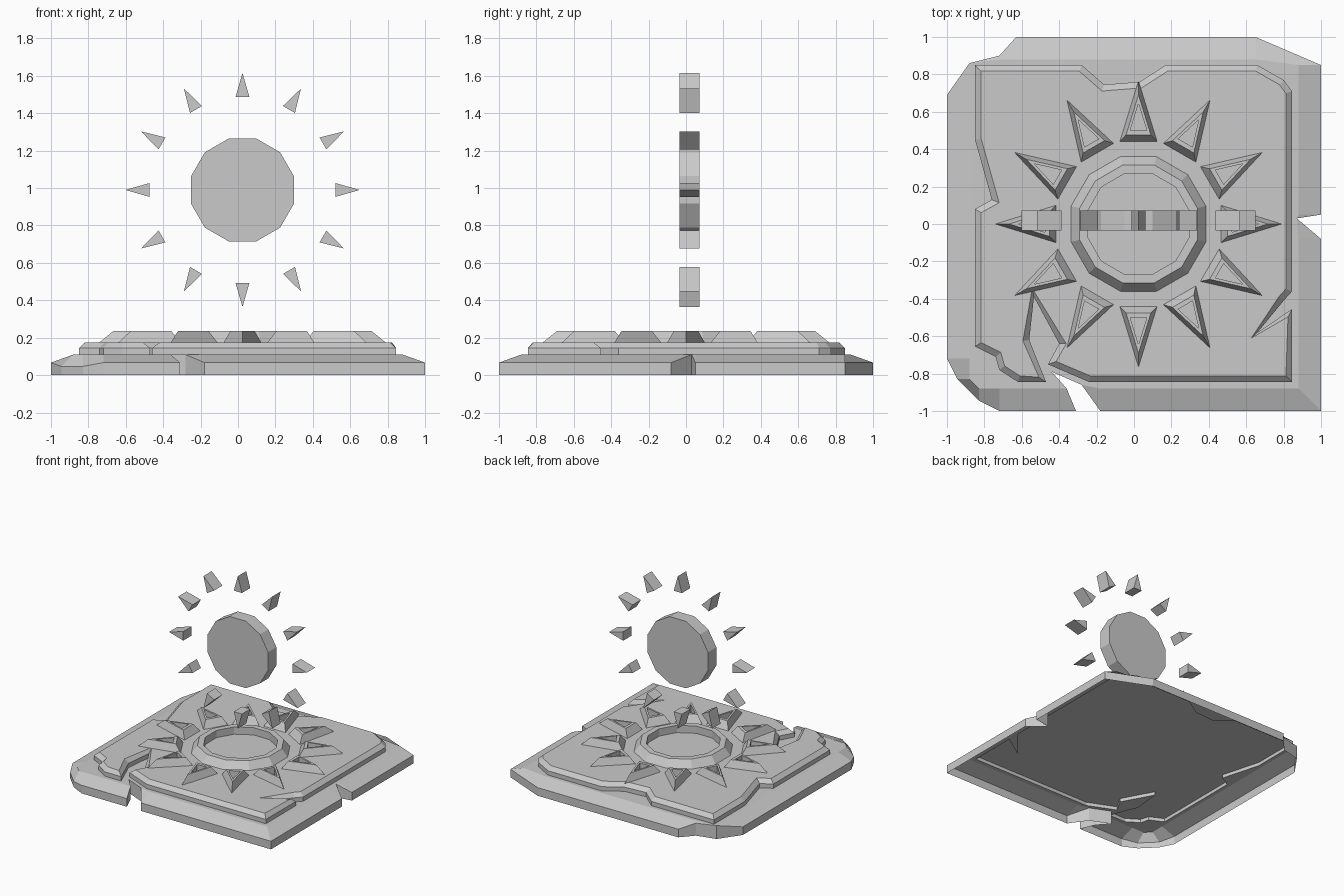
import bpy, bmesh
from math import cos, sin, pi
from mathutils import Vector

if "Cube" in bpy.data.objects:
    bpy.data.objects.remove(bpy.data.objects["Cube"])

stone = bpy.data.materials.new("grey_stone")
stone.use_nodes = True
grey = (0.59, 0.59, 0.59, 1)
stone.diffuse_color = grey
stone.node_tree.nodes["Principled BSDF"].inputs["Base Color"].default_value = grey

CX, CZ, RAYS = 0.024, 0.99, 12
EDGE, FLOOR, DECK, CREST = 0.88, 0.11, 0.175, 0.235


def finish(bm, name):
    bmesh.ops.remove_doubles(bm, verts=bm.verts, dist=1e-4)
    bmesh.ops.recalc_face_normals(bm, faces=bm.faces)
    mesh = bpy.data.meshes.new(name)
    bm.to_mesh(mesh)
    bm.free()
    mesh.materials.append(stone)
    obj = bpy.data.objects.new(name, mesh)
    bpy.context.collection.objects.link(obj)


def ring(bm, points):
    return [bm.verts.new(p) for p in points]


def bridge(bm, a, b):
    """Join two rings that have the same number of points."""
    n = len(a)
    for i in range(n):
        j = (i + 1) % n
        quad = []
        for v in (a[i], a[j], b[j], b[i]):
            if all((v.co - q.co).length > 1e-4 for q in quad):
                quad.append(v)
        if len(quad) > 2:
            bm.faces.new(quad)


def stack(bm, rings, caps=False):
    loops = [ring(bm, r) for r in rings]
    for a, b in zip(loops, loops[1:]):
        bridge(bm, a, b)
    if caps:
        bm.faces.new(loops[0])
        bm.faces.new(loops[-1])
    return loops


def loop_edges(bm, loop):
    edges = []
    for a, b in zip(loop, loop[1:] + loop[:1]):
        edges.append(bm.edges.get((a, b)) or bm.edges.new((a, b)))
    return edges


def inset(points, d):
    """Move a counterclockwise outline inwards with limited mitres."""
    out = []
    for i, p in enumerate(points):
        p = Vector(p)
        u = (p - Vector(points[i - 1])).normalized()
        v = (Vector(points[(i + 1) % len(points)]) - p).normalized()
        n = Vector((-u.y - v.y, u.x + v.x)).normalized()
        out.append(p + n * min(d / max(n.dot((-u.y, u.x)), 0.1), 1.4 * d))
    return out


def lift(points, z):
    return [(p[0], p[1], z) for p in points]


# Chipped slab outline and the raised, cracked tier on it
slab = [(-.18, -1), (1, -1), (1, -.08), (.87, .03), (1, .05), (1, .85),
        (.65, 1), (-.63, 1), (-.72, .9), (-.88, .86), (-1, .69), (-1, -.72),
        (-.945, -.83), (-.83, -.945), (-.72, -1), (-.31, -1), (-.36, -.88),
        (-.44, -.79), (-.28, -.86)]
tier = [(-.24, -.845), (.845, -.845), (.845, -.455), (.66, -.58), (.8, -.41),
        (.845, -.36), (.845, .71), (.8, .77), (.66, .85), (.17, .85),
        (.03, .76), (-.16, .745), (-.28, .85), (-.85, .85), (-.85, .45),
        (-.76, .13), (-.85, .08), (-.85, -.655), (-.74, -.71),
        (-.72, -.78), (-.62, -.845), (-.47, -.845), (-.56, -.62),
        (-.535, -.39), (-.4, -.64), (-.46, -.75)]


def slope_height(p):
    x, y = p
    over = max(0, abs(x) - EDGE, abs(y) - EDGE)
    sunk = 0.04 if x < -.8 and y < -.8 else 0
    return FLOOR - over * 0.36 - sunk


def clamp(v):
    return max(-EDGE, min(EDGE, v))


# Hollow base shell: wall, sloped border, ledge, tier wall, bevel and deck
bm = bmesh.new()
border = [(clamp(x), clamp(y)) for x, y in slab]
border[15] = slab[16]
rim = [(x, y, slope_height((x, y))) for x, y in slab]
lower = stack(bm, [lift(slab, 0), rim, lift(border, FLOOR)])
upper = stack(bm, [lift(tier, FLOOR), lift(tier, 0.145),
                   lift(inset(tier, 0.033), DECK)])
bmesh.ops.remove_doubles(bm, verts=lower[1] + lower[2], dist=1e-4)
ledge = [v for v in bm.verts if abs(v.co.z - FLOOR) < 1e-4]


def nearest(p):
    return min(ledge, key=lambda v: (v.co - Vector((p[0], p[1], FLOOR))).length)


outer = []
for p in border:
    v = nearest(p)
    if v not in outer:
        outer.append(v)
bmesh.ops.triangle_fill(bm, use_beauty=True, normal=(0, 0, 1),
                        edges=loop_edges(bm, outer) + loop_edges(bm, upper[0]))
bmesh.ops.triangle_fill(bm, use_beauty=True, normal=(0, 0, 1),
                        edges=loop_edges(bm, upper[2]))
bmesh.ops.dissolve_limit(bm, angle_limit=0.01, verts=bm.verts, edges=bm.edges)
finish(bm, "base_slab")

# Flat underside closing the tier inside the hollow slab
bm = bmesh.new()
bm.faces.new(ring(bm, lift(tier[::-1], 0.138)))
finish(bm, "tier_underside")


def dodecagon(apothem):
    r = apothem / cos(pi / RAYS)
    turns = [(i + 0.5) * 2 * pi / RAYS for i in range(RAYS)]
    return [(r * cos(t), r * sin(t)) for t in turns]


def ray(base, tip, half, k, scale=1):
    """Triangle pointing outwards at the k-th of twelve directions."""
    t = k * 2 * pi / RAYS
    mid = (2 * base + tip) / 3
    flat = [(base, -half), (tip, 0), (base, half)]
    flat = [(mid + (a - mid) * scale, b * scale) for a, b in flat]
    return [(a * cos(t) - b * sin(t), a * sin(t) + b * cos(t)) for a, b in flat]


def shift(points, z):
    return [(x + CX, y, z) for x, y in points]


# Raised ring around an open centre in the deck
bm = bmesh.new()
stack(bm, [shift(dodecagon(a), z) for a, z in
           ((.36, DECK), (.315, CREST), (.27, CREST), (.27, DECK))])
finish(bm, "relief_ring")

# Bevelled rays with sunken centres around the ring
for k in range(RAYS):
    bm = bmesh.new()
    stack(bm, [shift(ray(.44, .765, .1, k, s), z) for s, z in
               ((1, DECK), (.66, CREST), (.44, CREST), (.44, DECK))])
    finish(bm, f"relief_ray_{k + 1}")


def upright(points, y):
    return [(x + CX, y, z + CZ) for x, z in points]


# Floating upright disc and its rays
emblem = {"floating_disc": dodecagon(.275)}
for k in range(RAYS):
    emblem[f"floating_ray_{k + 1}"] = ray(.497, .626, .037, k)
for name, shape in emblem.items():
    bm = bmesh.new()
    stack(bm, [upright(shape, -.036), upright(shape, .072)], caps=True)
    finish(bm, name)
